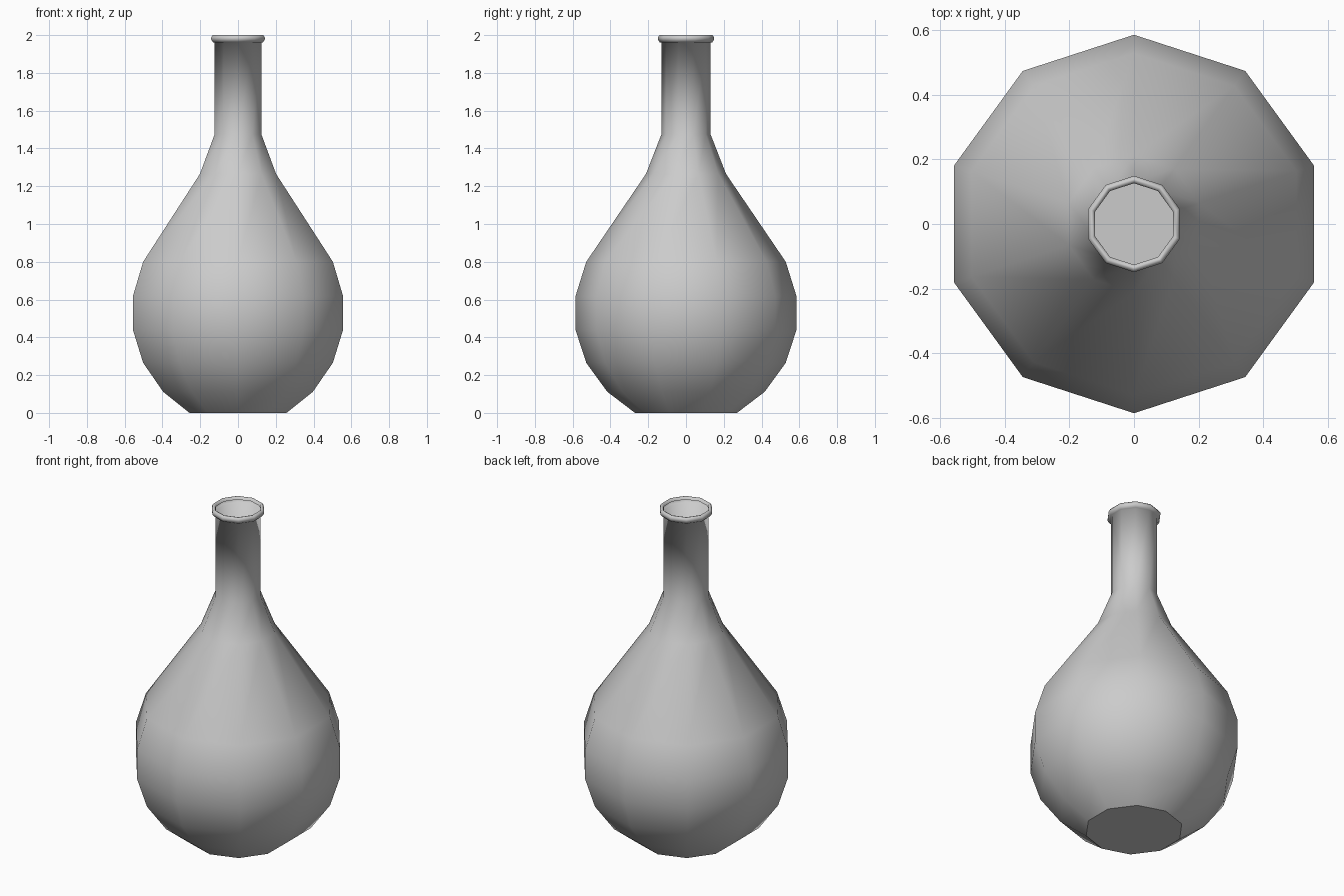
import bpy, bmesh
from math import sin, cos, pi

if "Cube" in bpy.data.objects:
    bpy.data.objects.remove(bpy.data.objects["Cube"])

SIDES = 10

# Profile (radius, height) from base to rolled lip and back into the mouth
profile = [(0.27, 0.0), (0.417, 0.112), (0.528, 0.265), (0.585, 0.44),
           (0.585, 0.618), (0.528, 0.80), (0.212, 1.265), (0.13, 1.475),
           (0.13, 1.962), (0.139, 1.962), (0.149, 1.977), (0.149, 1.988),
           (0.141, 2.0), (0.131, 1.998), (0.126, 1.985)]

bm = bmesh.new()

# Rings, with a corner on the y axis
rings = []
for r, z in profile:
    rings.append([bm.verts.new((r * sin(2 * pi * i / SIDES),
                                -r * cos(2 * pi * i / SIDES), z))
                  for i in range(SIDES)])

# Smooth outer wall, neck and lip
for low, high in zip(rings, rings[1:]):
    for i in range(SIDES):
        j = (i + 1) % SIDES
        face = bm.faces.new((low[i], low[j], high[j], high[i]))
        face.smooth = True

# Flat base with a crisp edge
base = bm.faces.new(list(reversed(rings[0])))
for edge in base.edges:
    edge.smooth = False

mesh = bpy.data.meshes.new("flask")
bm.to_mesh(mesh)
bm.free()
flask = bpy.data.objects.new("flask", mesh)
bpy.context.collection.objects.link(flask)
